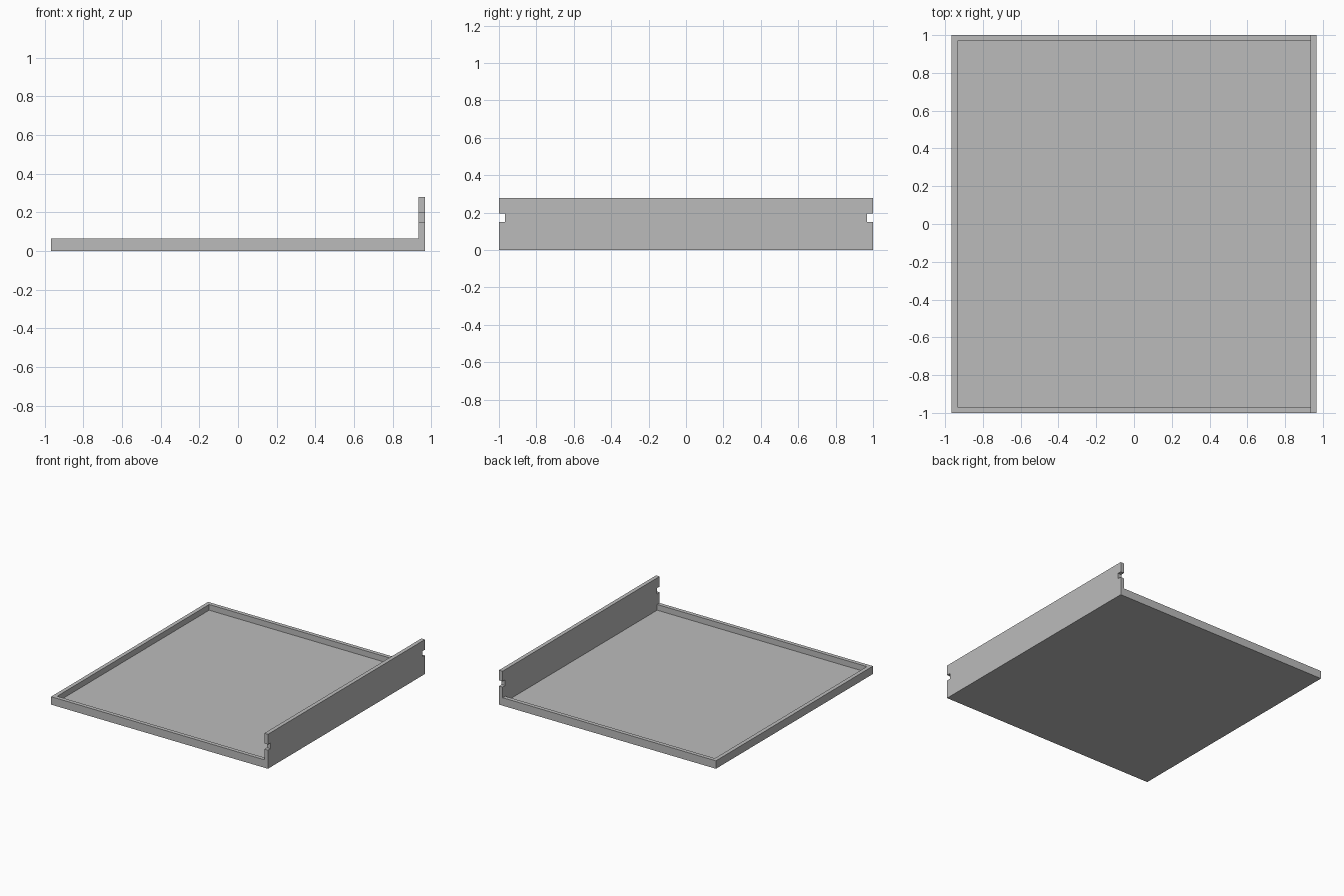
import bpy, bmesh

if "Cube" in bpy.data.objects:
    bpy.data.objects.remove(bpy.data.objects["Cube"])

grey = bpy.data.materials.new("plain grey")
grey.diffuse_color = (0.5, 0.5, 0.5, 1)
grey.use_nodes = True
grey.node_tree.nodes["Principled BSDF"].inputs["Base Color"].default_value = grey.diffuse_color

X0, X1, Y = -0.967, 0.967, 1.0
WALL, FLOOR, RIM, TOP = 0.032, 0.018, 0.064, 0.278


def make(name, bm):
    bmesh.ops.recalc_face_normals(bm, faces=bm.faces)
    mesh = bpy.data.meshes.new(name)
    bm.to_mesh(mesh)
    bm.free()
    mesh.materials.append(grey)
    bpy.context.collection.objects.link(bpy.data.objects.new(name, mesh))


# Shallow tray: closed rings running up outside, over the rim and down inside
bm = bmesh.new()


def ring(inset, z):
    a, b, c = X0 + inset, X1 - inset, Y - inset
    return [bm.verts.new(p) for p in ((a, -c, z), (b, -c, z), (b, c, z), (a, c, z))]


rings = [ring(0, 0), ring(0, RIM), ring(WALL, RIM), ring(WALL, FLOOR)]
for lo, hi in zip(rings, rings[1:]):
    for i in range(4):
        j = (i + 1) % 4
        bm.faces.new((lo[i], lo[j], hi[j], hi[i]))
bm.faces.new(rings[0])
bm.faces.new(rings[-1])
make("tray", bm)

# Upright panel with a small notch in each end, extruded through its thickness
half = [(Y, RIM), (Y, 0.15), (Y - 0.032, 0.15), (Y - 0.032, 0.196), (Y, 0.196), (Y, TOP)]
profile = half + [(-y, z) for y, z in reversed(half)]
bm = bmesh.new()
face = bm.faces.new([bm.verts.new((X1 - WALL, y, z)) for y, z in profile])
out = bmesh.ops.extrude_face_region(bm, geom=[face])
verts = [g for g in out["geom"] if isinstance(g, bmesh.types.BMVert)]
bmesh.ops.translate(bm, verts=verts, vec=(WALL, 0, 0))
make("upright_panel", bm)
